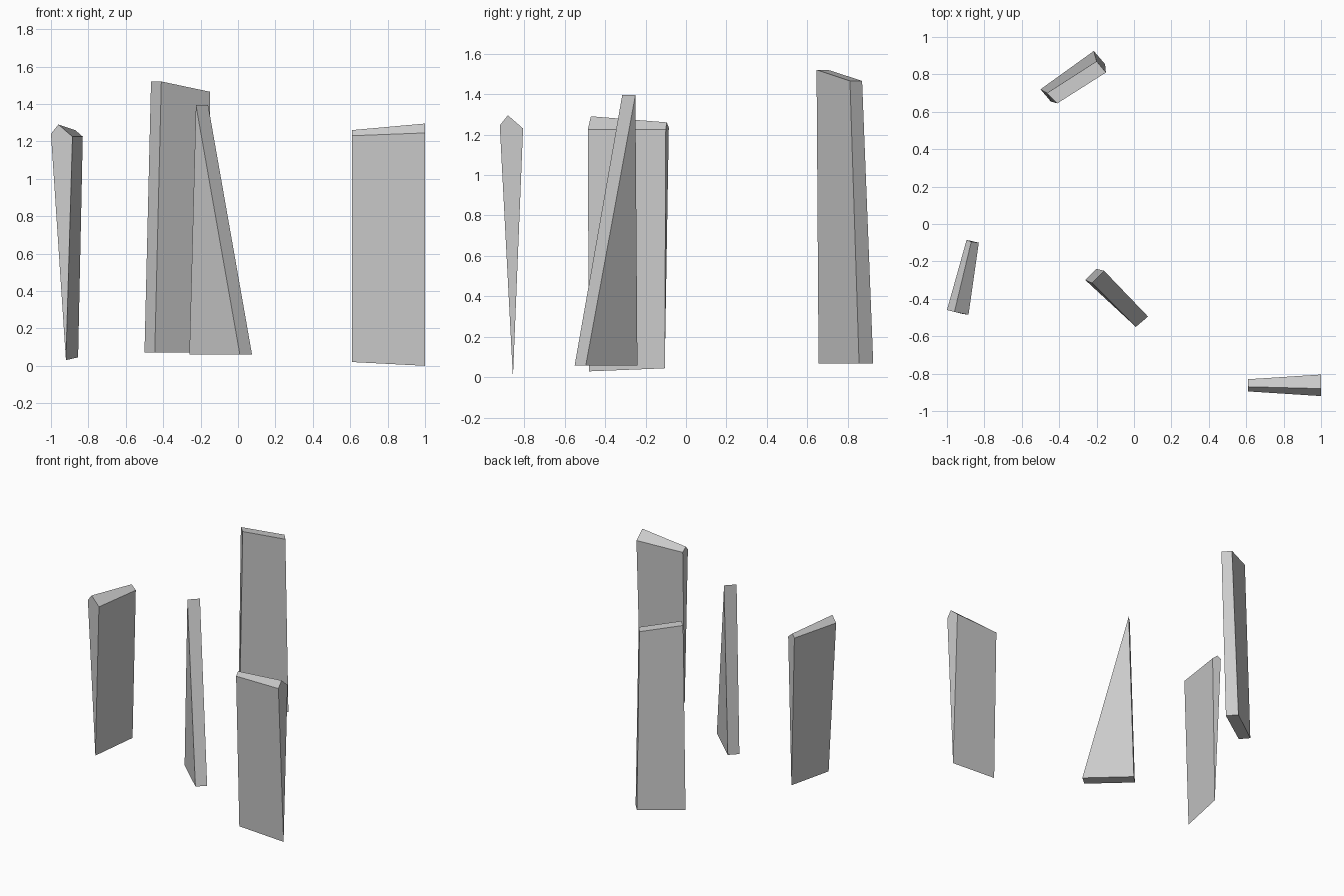
import bpy
import bmesh

stone = bpy.data.materials.new("stone_grey")
stone.diffuse_color = (0.6, 0.6, 0.6, 1)


def slab(name, end_a, end_b):
    """Flat-faced slab lofted between two matching end profiles."""
    bm = bmesh.new()
    a = [bm.verts.new(p) for p in end_a]
    b = [bm.verts.new(p) for p in end_b]
    n = len(a)
    bm.faces.new(a)
    bm.faces.new(b[::-1])
    for i in range(n):
        j = (i + 1) % n
        bm.faces.new((a[j], a[i], b[i], b[j]))
    bmesh.ops.recalc_face_normals(bm, faces=bm.faces)
    mesh = bpy.data.meshes.new(name)
    bm.to_mesh(mesh)
    bm.free()
    mesh.materials.append(stone)
    obj = bpy.data.objects.new(name, mesh)
    bpy.context.collection.objects.link(obj)
    return obj


# Left slab: kite ends, sharp bottom edge, ridged top
slab("left_slab",
     [(-0.92, -0.48, 0.03), (-0.885, -0.485, 1.225), (-0.96, -0.47, 1.29), (-1.0, -0.46, 1.24)],
     [(-0.855, -0.105, 0.045), (-0.83, -0.10, 1.225), (-0.87, -0.095, 1.26), (-0.895, -0.085, 1.235)])

# Right slab: kite ends, sharp bottom edge, ridged top
slab("right_slab",
     [(0.61, -0.855, 0.02), (0.61, -0.895, 1.23), (0.61, -0.87, 1.26), (0.61, -0.83, 1.23)],
     [(1.0, -0.855, 0.0), (1.0, -0.92, 1.245), (1.0, -0.88, 1.295), (1.0, -0.805, 1.23)])

# Back slab: tall, four-sided ends, sloping top
slab("back_slab",
     [(-0.445, 0.655, 0.07), (-0.41, 0.645, 1.52), (-0.465, 0.70, 1.52), (-0.50, 0.72, 0.07)],
     [(-0.155, 0.855, 0.07), (-0.15, 0.81, 1.465), (-0.20, 0.87, 1.465), (-0.215, 0.925, 0.07)])

# Middle slab: triangular wedge
slab("wedge_slab",
     [(-0.26, -0.30, 0.06), (0.01, -0.55, 0.06), (-0.225, -0.315, 1.395)],
     [(-0.20, -0.24, 0.06), (0.075, -0.495, 0.06), (-0.16, -0.25, 1.395)])
